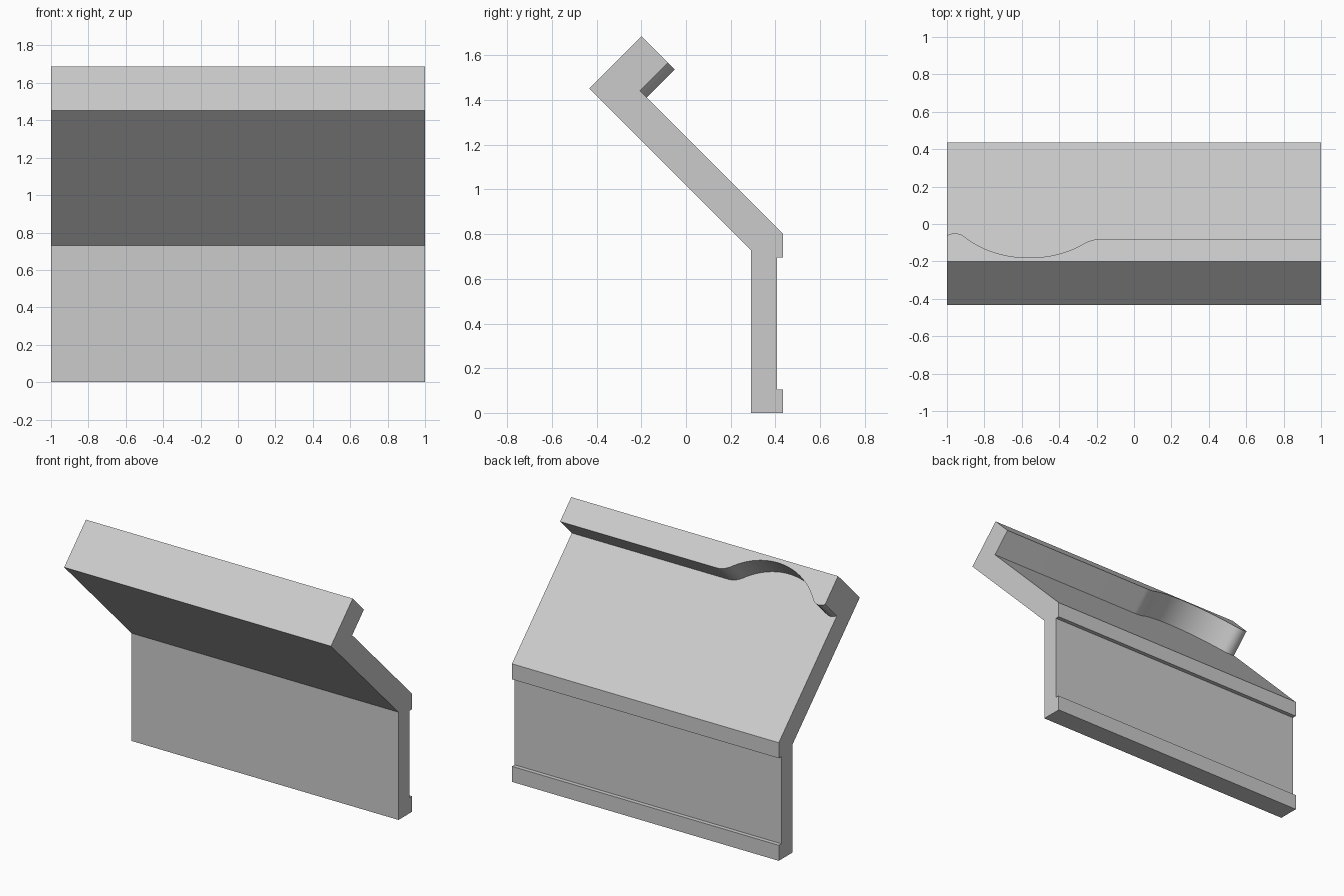
import bpy, bmesh
from math import sqrt

cube = bpy.data.objects.get("Cube")
if cube:
    bpy.data.objects.remove(cube, do_unlink=True)

grey = bpy.data.materials.new("plain grey")
grey.use_nodes = True
colour = (0.6, 0.6, 0.6, 1)
grey.diffuse_color = colour
grey.node_tree.nodes["Principled BSDF"].inputs["Base Color"].default_value = colour

# Planes of the sloped slab, as values of y + z
UNDER, SLOPE, LIP = 1.02, 1.235, 1.487
TOP_END = 1.886                      # z - y of the top end
FRONT, BACK, RECESS = 0.29, 0.435, 0.407
STEPS = 60


def lip_edge(x):
    """y of the lip edge: a straight run, a fillet, a hollow and a rounded tip."""
    if x >= -0.17:
        s = -0.113
    elif x > -0.268:
        s = -0.266 + sqrt(0.153**2 - (x + 0.17)**2)
    elif x > -0.906:
        s = 0.2 - sqrt(0.455**2 - (x + 0.56)**2)
    else:
        s = -0.139 + sqrt(0.068**2 - (x + 0.958)**2)
    return s / sqrt(2)


def on_slope(y, plane):
    return (y, plane - y)


def section(x):
    """Cross-section of the panel at x, in y and z."""
    edge = lip_edge(x)
    foot = edge - (LIP - SLOPE) / 2
    return [
        (FRONT, 0), (BACK, 0), (BACK, 0.105), (RECESS, 0.105),
        (RECESS, 0.695), (BACK, 0.695), on_slope(BACK, SLOPE),
        on_slope(foot, SLOPE), on_slope(edge, LIP),
        on_slope((LIP - TOP_END) / 2, LIP),
        on_slope((UNDER - TOP_END) / 2, UNDER), on_slope(FRONT, UNDER),
    ]


# Loft the sections along x, with close spacing over the wavy lip
xs = [-1 + 0.83 * i / STEPS for i in range(STEPS + 1)] + [1]
bm = bmesh.new()
rings = [[bm.verts.new((x, y, z)) for y, z in section(x)] for x in xs]
for a, b in zip(rings, rings[1:]):
    for i in range(len(a)):
        j = (i + 1) % len(a)
        bm.faces.new((a[i], a[j], b[j], b[i]))
bm.faces.new(rings[0])
bm.faces.new(rings[-1])
bmesh.ops.recalc_face_normals(bm, faces=bm.faces[:])

# Merge the flat strips into whole faces
bmesh.ops.dissolve_limit(bm, angle_limit=0.002, verts=bm.verts[:], edges=bm.edges[:])

mesh = bpy.data.meshes.new("lipped_panel")
bm.to_mesh(mesh)
bm.free()
mesh.materials.append(grey)
panel = bpy.data.objects.new("lipped_panel", mesh)
bpy.context.collection.objects.link(panel)

bpy.ops.object.select_all(action="DESELECT")
panel.select_set(True)
bpy.context.view_layer.objects.active = panel
bpy.ops.object.shade_smooth_by_angle()
